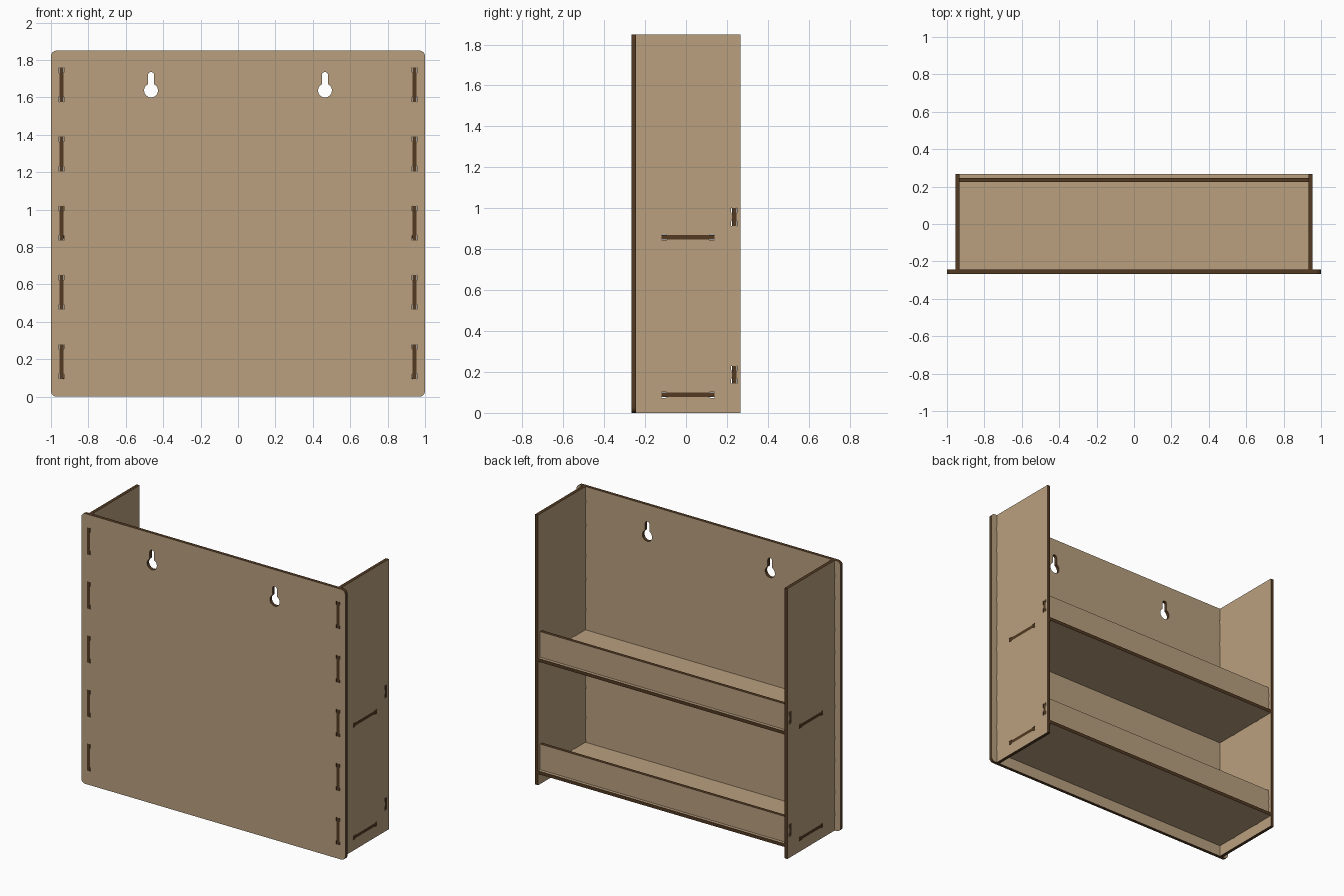
import bpy, bmesh, math

if "Cube" in bpy.data.objects:
    bpy.data.objects.remove(bpy.data.objects["Cube"])

T = 0.0225            # board thickness
H = 1.85              # overall height
Y0, Y1 = -0.267, 0.267
SX = 0.944            # side panel centre offset
IX = SX - T / 2       # inner face of the sides
OX = SX + T / 2       # outer face of the sides
BACK_TABS = [(0.095 + 0.37 * i, 0.28 + 0.37 * i) for i in range(5)]
SHELVES = [0.088, 0.858]          # shelf centre heights
SHELF_TAB = (-0.12, 0.14)
RAIL_Y = 0.235


def material(name, rgb):
    m = bpy.data.materials.new(name)
    m.diffuse_color = (*rgb, 1)
    m.use_nodes = True
    m.node_tree.nodes["Principled BSDF"].inputs["Base Color"].default_value = m.diffuse_color
    return m


WOOD = material("light_wood", (0.49, 0.352, 0.212))
EDGE = material("dark_cut_edge", (0.085, 0.042, 0.016))


def panel(name, loops, axis, pos):
    """Flat board from an outline plus holes; axis = thickness direction."""
    cu = bpy.data.curves.new(name, 'CURVE')
    cu.dimensions = '2D'
    cu.fill_mode = 'BOTH'
    cu.extrude = T / 2
    for pts in loops:
        s = cu.splines.new('POLY')
        s.points.add(len(pts) - 1)
        for p, (u, v) in zip(s.points, pts):
            p.co = (u, v, 0, 1)
        s.use_cyclic_u = True
    tmp = bpy.data.objects.new(name + "_outline", cu)
    bm = bmesh.new()
    bm.from_mesh(tmp.to_mesh())
    tmp.to_mesh_clear()
    bpy.data.objects.remove(tmp)
    bpy.data.curves.remove(cu)
    bmesh.ops.remove_doubles(bm, verts=bm.verts, dist=1e-5)
    for v in bm.verts:
        a, b, c = v.co
        v.co = {'X': (c + pos, a, b), 'Y': (a, c + pos, b), 'Z': (a, b, c + pos)}[axis]
    bmesh.ops.recalc_face_normals(bm, faces=bm.faces)
    k = 'XYZ'.index(axis)
    for f in bm.faces:          # cut edges are dark, broad faces are light
        f.normal_update()
        f.material_index = 0 if abs(f.normal[k]) > 0.5 else 1
        f.smooth = False
    me = bpy.data.meshes.new(name)
    bm.to_mesh(me)
    bm.free()
    me.materials.append(WOOD)
    me.materials.append(EDGE)
    ob = bpy.data.objects.new(name, me)
    bpy.context.collection.objects.link(ob)
    return ob


def arc(cx, cy, r, a0, a1, n):
    return [(cx + r * math.cos(math.radians(a0 + (a1 - a0) * i / n)),
             cy + r * math.sin(math.radians(a0 + (a1 - a0) * i / n))) for i in range(n + 1)]


def slot(cu, lo, hi, swap=False):
    """Slot with slightly widened ends, long along v (or u if swapped)."""
    w, o = T / 2, 0.003
    right = [(w + o, lo), (w + o, lo + 0.02), (w, lo + 0.03),
             (w, hi - 0.03), (w + o, hi - 0.02), (w + o, hi)]
    pts = right + [(-u, v) for u, v in reversed(right)]
    pts = [(cu + u, v) for u, v in pts]
    return [(v, u) for u, v in pts] if swap else pts


def keyhole(cx, cz=1.637, r=0.037, w=0.017, top=1.735):
    a = math.degrees(math.asin(w / r))
    return arc(cx, cz, r, 90 + a, 450 - a, 28) + arc(cx, top - w, w, 0, 180, 12)


def tabbed_board(v0, v1, t0, t1):
    """Board between the sides with one tab at each end."""
    r = [(IX, v0), (IX, t0), (OX, t0), (OX, t1), (IX, t1), (IX, v1)]
    return r + [(-u, v) for u, v in reversed(r)]


# Back panel with rounded corners, tab slots and hanging keyholes
R = 0.03
outline = (arc(1 - R, R, R, -90, 0, 6) + arc(1 - R, H - R, R, 0, 90, 6)
           + arc(R - 1, H - R, R, 90, 180, 6) + arc(R - 1, R, R, 180, 270, 6))
loops = [outline] + [keyhole(x) for x in (-0.465, 0.465)]
loops += [slot(s * SX, a, b) for s in (-1, 1) for a, b in BACK_TABS]
panel("back_panel", loops, 'Y', Y0 + T / 2)

# Side panels with tabs into the back and slots for shelves and rails
inner = Y0 + T
edge = [(inner, 0), (Y1, 0), (Y1, H), (inner, H)]
for a, b in reversed(BACK_TABS):
    edge += [(inner, b), (Y0, b), (Y0, a), (inner, a)]
side_loops = [edge]
for z in SHELVES:
    side_loops += [slot(z, *SHELF_TAB, swap=True), slot(RAIL_Y, z + 0.056, z + 0.142)]
for s, n in ((-1, "left"), (1, "right")):
    panel(n + "_side", side_loops, 'X', s * SX)

# Shelves and retaining rails
for z, n in zip(SHELVES, ("lower", "upper")):
    panel(n + "_shelf", [tabbed_board(inner, Y1, *SHELF_TAB)], 'Z', z)
    base = z + T / 2
    panel(n + "_rail", [tabbed_board(base, base + 0.175, z + 0.056, z + 0.142)], 'Y', RAIL_Y)
